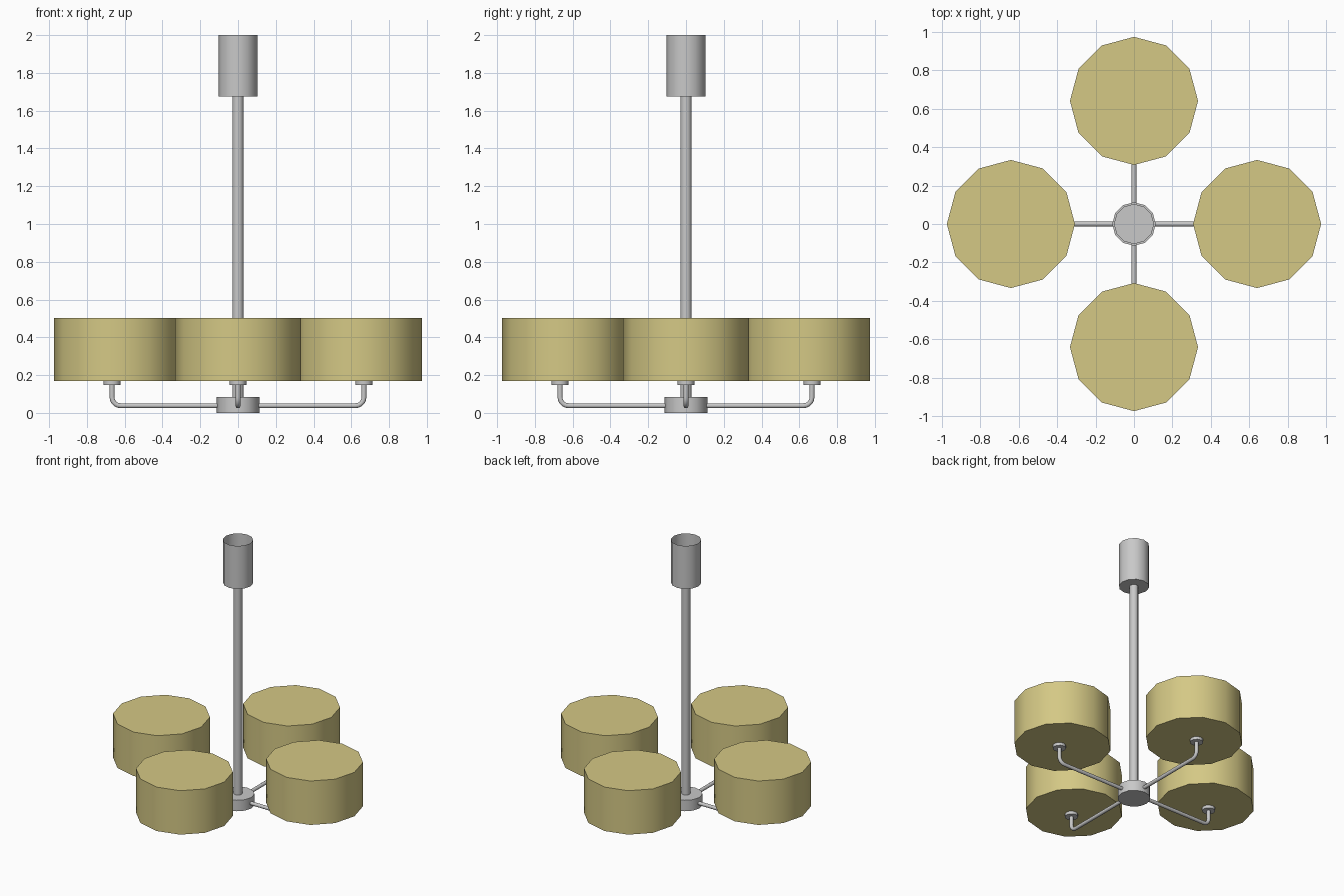
import bpy, bmesh, math
from mathutils import Matrix

if "Cube" in bpy.data.objects:
    bpy.data.objects.remove(bpy.data.objects["Cube"])


def material(name, rgb):
    m = bpy.data.materials.new(name)
    m.diffuse_color = (*rgb, 1)
    m.use_nodes = True
    m.node_tree.nodes["Principled BSDF"].inputs["Base Color"].default_value = m.diffuse_color
    return m


GOLD = material("pale_gold", (0.66, 0.58, 0.235))
GREY = material("metal_grey", (0.58, 0.58, 0.58))


def finish(name, mesh, mat):
    ob = bpy.data.objects.new(name, mesh)
    bpy.context.collection.objects.link(ob)
    mesh.materials.clear()
    mesh.materials.append(mat)
    bpy.ops.object.select_all(action='DESELECT')
    ob.select_set(True)
    bpy.context.view_layer.objects.active = ob
    bpy.ops.object.shade_smooth_by_angle(angle=math.radians(40))
    return ob


def drum(name, mat, x, y, z0, z1, r, sides=12, open_top=False):
    # upright cylinder with a vertex on the +x axis
    bm = bmesh.new()
    pts = [(x + r * math.cos(i * math.tau / sides),
            y + r * math.sin(i * math.tau / sides)) for i in range(sides)]
    base = bm.faces.new([bm.verts.new((px, py, z0)) for px, py in pts])
    top = bm.faces.new([bm.verts.new((px, py, z1)) for px, py in pts])
    a, b = list(base.verts), list(top.verts)
    for i in range(sides):
        j = (i + 1) % sides
        bm.faces.new((a[i], a[j], b[j], b[i]))
    base.normal_flip()
    if open_top:
        bmesh.ops.delete(bm, geom=[top], context='FACES_ONLY')
    mesh = bpy.data.meshes.new(name)
    bm.to_mesh(mesh)
    bm.free()
    return finish(name, mesh, mat)


def arm(name, angle):
    # bent tube from the hub out and up to the shade holder
    bend, z, reach = 0.045, 0.038, 0.667
    path = [(0.08, z)]
    for i in range(6):
        t = math.radians(-90 + 18 * i)
        path.append((reach - bend + bend * math.cos(t), z + bend + bend * math.sin(t)))
    path.append((reach, 0.155))
    cu = bpy.data.curves.new(name + "_path", 'CURVE')
    cu.dimensions = '3D'
    cu.bevel_depth = 0.0135
    cu.bevel_resolution = 3
    sp = cu.splines.new('POLY')
    sp.points.add(len(path) - 1)
    for p, (px, pz) in zip(sp.points, path):
        p.co = (px, 0, pz, 1)
    tmp = bpy.data.objects.new(name + "_path", cu)
    bpy.context.collection.objects.link(tmp)
    dg = bpy.context.evaluated_depsgraph_get()
    mesh = bpy.data.meshes.new_from_object(tmp.evaluated_get(dg))
    bpy.data.objects.remove(tmp)
    mesh.transform(Matrix.Rotation(angle, 4, 'Z'))
    finish(name, mesh, GREY)


# central stem
drum("hub", GREY, 0, 0, 0, 0.083, 0.113)
drum("rod", GREY, 0, 0, 0.08, 1.68, 0.03)
drum("ceiling_cup", GREY, 0, 0, 1.675, 2.0, 0.104, open_top=True)

# four arms, each with a holder and a shade
for k, side in enumerate(("right", "back", "left", "front")):
    ang = k * math.pi / 2
    c, s = round(math.cos(ang)), round(math.sin(ang))
    arm(side + "_arm", ang)
    drum(side + "_holder", GREY, 0.667 * c, 0.667 * s, 0.148, 0.171, 0.045)
    drum(side + "_shade", GOLD, 0.64 * c, 0.64 * s, 0.17, 0.502, 0.333)
